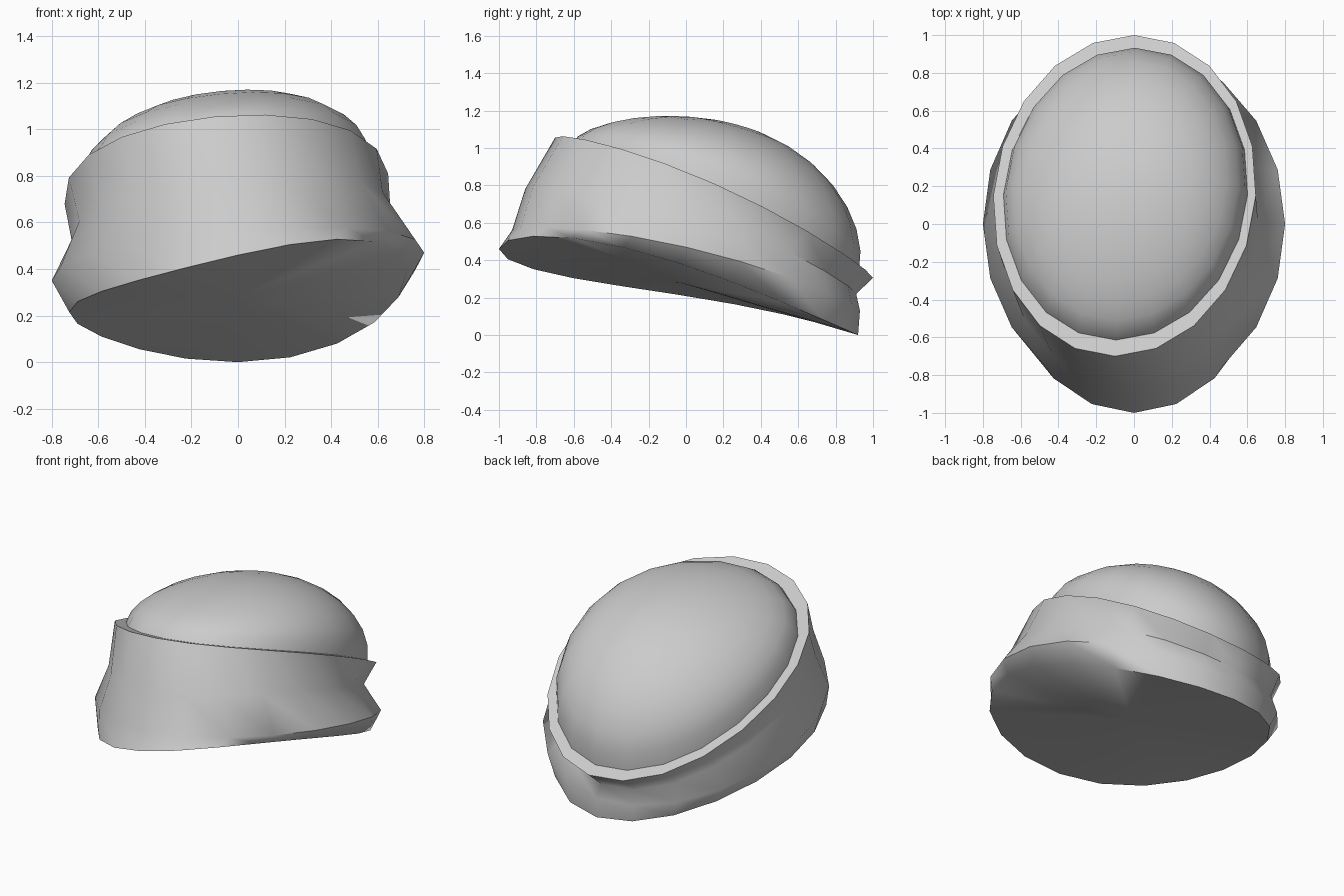
import bpy, bmesh, math

if "Cube" in bpy.data.objects:
    bpy.data.objects.remove(bpy.data.objects["Cube"])

N = 20  # sides around


def ring(cx, cy, rx, ry, a, side, slope, bulge, twist=0.0, shear=0.0):
    """Tilted, slightly twisted oval: height depends on the direction around it."""
    pts = []
    for i in range(N):
        t = 2 * math.pi * i / N - math.pi / 2
        c, s = math.cos(t), math.sin(t)
        z = a + c * (side - twist * s) - slope * s - bulge * s * s
        pts.append((cx + rx * c + shear * s, cy + ry * s, max(z, 0)))
    return pts


def loft(name, rings, end, angle):
    """Skin the rings in order and close the last one with a fan to a point."""
    bm = bmesh.new()
    loops = [[bm.verts.new(p) for p in r] for r in rings]
    for lo, hi in zip(loops, loops[1:]):
        for i in range(N):
            j = (i + 1) % N
            bm.faces.new((lo[i], lo[j], hi[j], hi[i]))
    tip = bm.verts.new(end)
    last = loops[-1]
    for i in range(N):
        bm.faces.new((last[i], last[(i + 1) % N], tip))
    bmesh.ops.recalc_face_normals(bm, faces=bm.faces)
    mesh = bpy.data.meshes.new(name)
    bm.to_mesh(mesh)
    bm.free()
    ob = bpy.data.objects.new(name, mesh)
    bpy.context.collection.objects.link(ob)
    bpy.ops.object.select_all(action='DESELECT')
    ob.select_set(True)
    bpy.context.view_layer.objects.active = ob
    bpy.ops.object.shade_smooth_by_angle(angle=math.radians(angle))
    return ob


# Band: rim, pinched waist, flared brim and slanted underside
FX, FY = 0.93, 0.905
A, SIDE, SLOPE, BULGE = 0.745, 0.065, 0.375, 0.065
inner = ring(-0.045, 0.155, 0.695 * FX, 0.85 * FY, A, SIDE * FX,
             SLOPE * FY, BULGE, shear=0.05)
rim = ring(-0.05, 0.15, 0.695, 0.85, A, SIDE, SLOPE, BULGE, shear=0.05)
waist = ring(-0.03, 0.025, 0.685, 0.885, 0.59, 0.065, 0.28, 0.09)
flare = ring(0.0, 0.0, 0.80, 0.93, 0.41, 0.06, 0.215, 0.065)
base = ring(0.0, -0.04, 0.725, 0.96, 0.30, 0.085, 0.23, 0.07, twist=0.08)
loft("band", [inner, rim, waist, flare, base], (0, -0.03, 0.28), 62)

# Dome: the inner rim shrinks while it rises and leans back
H, LEAN = 0.375, 0.12
dome = []
for k in range(8):
    t = math.radians(90 * k / 8)
    w, h = math.cos(t), math.sin(t)
    r = ring(-0.045, 0.155 + LEAN * h, 0.695 * FX * w, 0.85 * FY * w, A,
             SIDE * FX * w, SLOPE * FY * w, BULGE * w * w, shear=0.05 * w)
    for i, (x, y, z) in enumerate(r):
        s = math.sin(2 * math.pi * i / N - math.pi / 2)
        r[i] = (x, y, z + H * h * (1 + 0.35 * s * w))
    dome.append(r)
loft("dome", dome, (-0.045, 0.155 + LEAN, A + H), 42)
